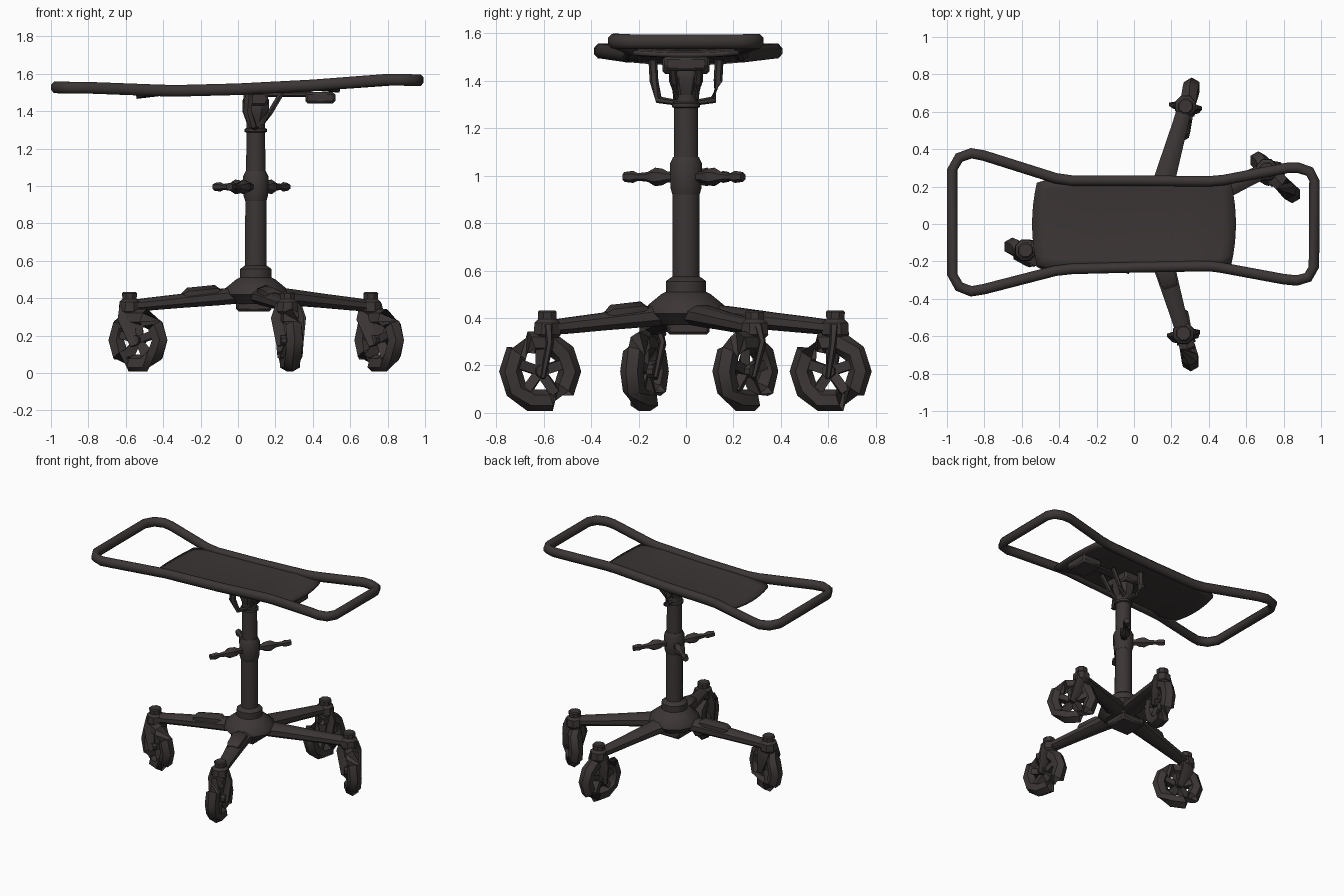
import bpy, bmesh
from math import pi, cos, sin, radians
from mathutils import Vector, Matrix

if "Cube" in bpy.data.objects:
    bpy.data.objects.remove(bpy.data.objects["Cube"])

dark = bpy.data.materials.new("dark brown grey")
dark.use_nodes = True
COLOR = (0.045, 0.036, 0.036, 1)
dark.diffuse_color = COLOR
dark.node_tree.nodes["Principled BSDF"].inputs["Base Color"].default_value = COLOR


def finish(name, bm, angle=40):
    bmesh.ops.recalc_face_normals(bm, faces=bm.faces)
    mesh = bpy.data.meshes.new(name)
    bm.to_mesh(mesh)
    bm.free()
    ob = bpy.data.objects.new(name, mesh)
    mesh.materials.append(dark)
    bpy.context.collection.objects.link(ob)
    bpy.ops.object.select_all(action='DESELECT')
    ob.select_set(True)
    bpy.context.view_layer.objects.active = ob
    bpy.ops.object.shade_smooth_by_angle(angle=radians(angle))
    return ob


def loft(name, points, sizes, sides=8, closed=False, angle=40):
    """Sweep a section of half-width and half-height along points."""
    bm = bmesh.new()
    pts = [Vector(p) for p in points]
    n = len(pts)
    rings = []
    for i, p in enumerate(pts):
        a = pts[(i - 1) % n] if closed else pts[max(i - 1, 0)]
        b = pts[(i + 1) % n] if closed else pts[min(i + 1, n - 1)]
        t = (b - a).normalized()
        ref = Vector((0, 1, 0)) if abs(t.z) > 0.8 else Vector((0, 0, 1))
        side = t.cross(ref).normalized()
        up = side.cross(t)
        w, h = sizes[i % len(sizes)]
        ring = []
        for k in range(sides):
            q = 2 * pi * (k + 0.5) / sides
            s = 1 / cos(pi / sides)
            ring.append(bm.verts.new(p + side * w * s * cos(q) + up * h * s * sin(q)))
        rings.append(ring)
    for i in range(n if closed else n - 1):
        r, s = rings[i], rings[(i + 1) % n]
        for k in range(sides):
            m = (k + 1) % sides
            bm.faces.new((r[k], r[m], s[m], s[k]))
    if not closed:
        bm.faces.new(rings[0])
        bm.faces.new(rings[-1])
    return finish(name, bm, angle)


def box(name, center, size, turn=0):
    bm = bmesh.new()
    mat = (Matrix.Translation(center) @ Matrix.Rotation(turn, 4, 'Z')
           @ Matrix.Diagonal((*size, 1)))
    bmesh.ops.create_cube(bm, size=1, matrix=mat)
    ob = finish(name, bm)
    bev = ob.modifiers.new("soft edges", 'BEVEL')
    bev.width = 0.012
    bev.segments = 1
    return ob


def upright(name, x, y, profile, sides=12):
    return loft(name, [(x, y, z) for z, r in profile], [(r, r) for z, r in profile], sides)


CX = 0.095  # column axis

# Column, collar and hub
upright("column", CX, 0, [(0.5, .057), (0.95, .056), (1.0, .052), (1.3, .05), (1.5, .05)])
upright("height_collar", CX, 0, [(0.92, .057), (0.95, .066), (1.05, .068), (1.08, .054)])
upright("upper_ring", CX, 0, [(1.285, .05), (1.29, .06), (1.305, .06), (1.31, .05)])
upright("hub", CX, 0, [(0.37, .12), (0.42, .17), (0.455, .16), (0.5, .105),
                       (0.51, .085), (0.555, .085), (0.575, .058)])
box("hub_underside", (CX - 0.01, 0.01, 0.38), (0.19, 0.18, 0.1))

# Wheel assemblies: stem position, wheel centre, wheel heading in degrees
CASTERS = {
    "left": ((0.71, 0.29), (0.755, 0.25), -45),
    "right": ((-0.58, -0.14), (-0.535, -0.175), -25),
    "front": ((0.265, -0.585), (0.275, -0.615), -77),
    "back": ((0.275, 0.63), (0.28, 0.61), 77),
}
WZ = 0.175
for label, (stem, hub, heading) in CASTERS.items():
    a = radians(heading)
    ahead = Vector((cos(a), sin(a), 0))
    across = Vector((-sin(a), cos(a), 0))
    c = Vector((*hub, WZ))

    def ring_point(r, q):
        return c + ahead * r * cos(q) + Vector((0, 0, r * sin(q)))

    loft(label + "_tyre", [ring_point(.128, 2 * pi * k / 10) for k in range(10)],
         [(.042, .042)], 6, closed=True, angle=50)
    for k in range(5):
        q = 2 * pi * k / 5 + pi / 2
        loft(label + "_spoke", [ring_point(.01, q), ring_point(.11, q)],
             [(.02, .02), (.035, .02)], 4)
    loft(label + "_axle", [c - across * .05, c + across * .05], [(.026, .026)], 8)
    # Fork legs from the stem housing to the axle
    s = Vector((*stem, 0.36))
    for d in (-1, 1):
        loft(label + "_fork_leg",
             [s + across * d * .02, s + across * d * .045 - Vector((0, 0, .07)),
              c + across * d * .05 - Vector((0, 0, .03))],
             [(.045, .02), (.045, .014), (.02, .01)], 6)
    upright(label + "_stem_housing", *stem,
            [(0.31, .04), (0.33, .057), (0.38, .054), (0.395, .038), (0.425, .04), (0.432, .034)], 8)
    # Tapered leg out to the stem
    base = Vector((CX, 0, 0.425))
    end = Vector((*stem, 0.358))
    path = [base.lerp(end, f) for f in (0, .3, .6, .85, 1)]
    loft(label + "_leg", path, [(.085, .045), (.06, .043), (.05, .037), (.042, .034), (.04, .03)], 8)
    if label in ("right", "front"):
        p = base.lerp(end, .44)
        d = end - base
        loft(label + "_leg_cover", [p + d * f + Vector((0, 0, .03)) for f in (-.16, -.12, .1, .14)],
             [(.035, .012), (.05, .032), (.045, .032), (.035, .012)], 6)

# Clamp levers around the collar
for label, dx, dy in (("back_left", .17, .24), ("front_right", -.14, -.26), ("back_right", -.22, .18)):
    start, d = Vector((CX, 0, 0.995)), Vector((dx, dy, 0))
    fr = (0, .3, .38, .5, .62, .78, .86, 1)
    rr = (.022, .02, .03, .034, .018, .014, .022, .018)
    loft(label + "_lever", [start + d * f for f in fr], [(r, r) for r in rr], 6)

# Tilt head and yoke under the top
box("tilt_head", (CX, 0, 1.465), (0.13, 0.2, 0.07))
upright("tilt_knuckle", CX, 0, [(1.34, .05), (1.4, .072), (1.46, .07), (1.49, .05)], 8)
for d in (-1, 1):
    loft("yoke_arm", [(.06, d * .14, 1.49), (.05, d * .135, 1.4), (.08, d * .115, 1.32), (.1, d * .02, 1.305)],
         [(.022, .016), (.022, .016), (.02, .014), (.016, .01)], 6)
    loft("yoke_strut", [(.12, d * .04, 1.33), (.17, d * .05, 1.39), (.235, d * .06, 1.5)],
         [(.014, .014)], 6)
box("release_box", (0.44, 0.0, 1.472), (0.16, 0.18, 0.06))
loft("release_rod", [(.15, 0, 1.49), (.4, 0, 1.49)], [(.03, .012)], 6)


# Tubular top frame, height rising gently toward +x
def frame_z(x):
    steps = [(-1.0, 1.527), (-0.8, 1.525), (-0.35, 1.508), (0, 1.517), (0.3, 1.53), (0.8, 1.568), (1.0, 1.565)]
    for (x0, z0), (x1, z1) in zip(steps, steps[1:]):
        if x <= x1:
            return z0 + (z1 - z0) * (x - x0) / (x1 - x0)
    return steps[-1][1]


outline = [(-.972, .29), (-.935, .355), (-.87, .378), (-.8, .365), (-.42, .245), (-.33, .232), (0, .232),
           (.4, .228), (.48, .235), (.82, .3), (.88, .3), (.94, .28), (.965, .23),
           (.962, -.23), (.93, -.285), (.87, -.302), (.8, -.295), (.46, -.232), (.4, -.225), (0, -.232),
           (-.33, -.24), (-.42, -.25), (-.8, -.348), (-.87, -.36), (-.935, -.335), (-.972, -.27)]
loft("top_frame", [(x, y, frame_z(x)) for x, y in outline], [(.028, .031)], 8, closed=True, angle=60)

# Seat-like sheet with bowed ends, sagging slightly between the rails
bm = bmesh.new()
NX, NY = 16, 8
grid = []
for i in range(NX + 1):
    u = 2 * i / NX - 1
    row = []
    for j in range(NY + 1):
        v = 2 * j / NY - 1
        x = u * (0.545 - 0.025 * v * v)
        droop = 0.03 * max(0, abs(u) - 0.65) / 0.35
        z = frame_z(x) + 0.012 - droop - 0.012 * (1 - v * v)
        row.append(bm.verts.new((x, v * (0.25 - 0.03 * max(0, abs(u) - .8) / .2), z)))
    grid.append(row)
for i in range(NX):
    for j in range(NY):
        bm.faces.new((grid[i][j], grid[i + 1][j], grid[i + 1][j + 1], grid[i][j + 1]))
sheet = finish("top_sheet", bm)
solid = sheet.modifiers.new("thickness", 'SOLIDIFY')
solid.thickness = 0.02
